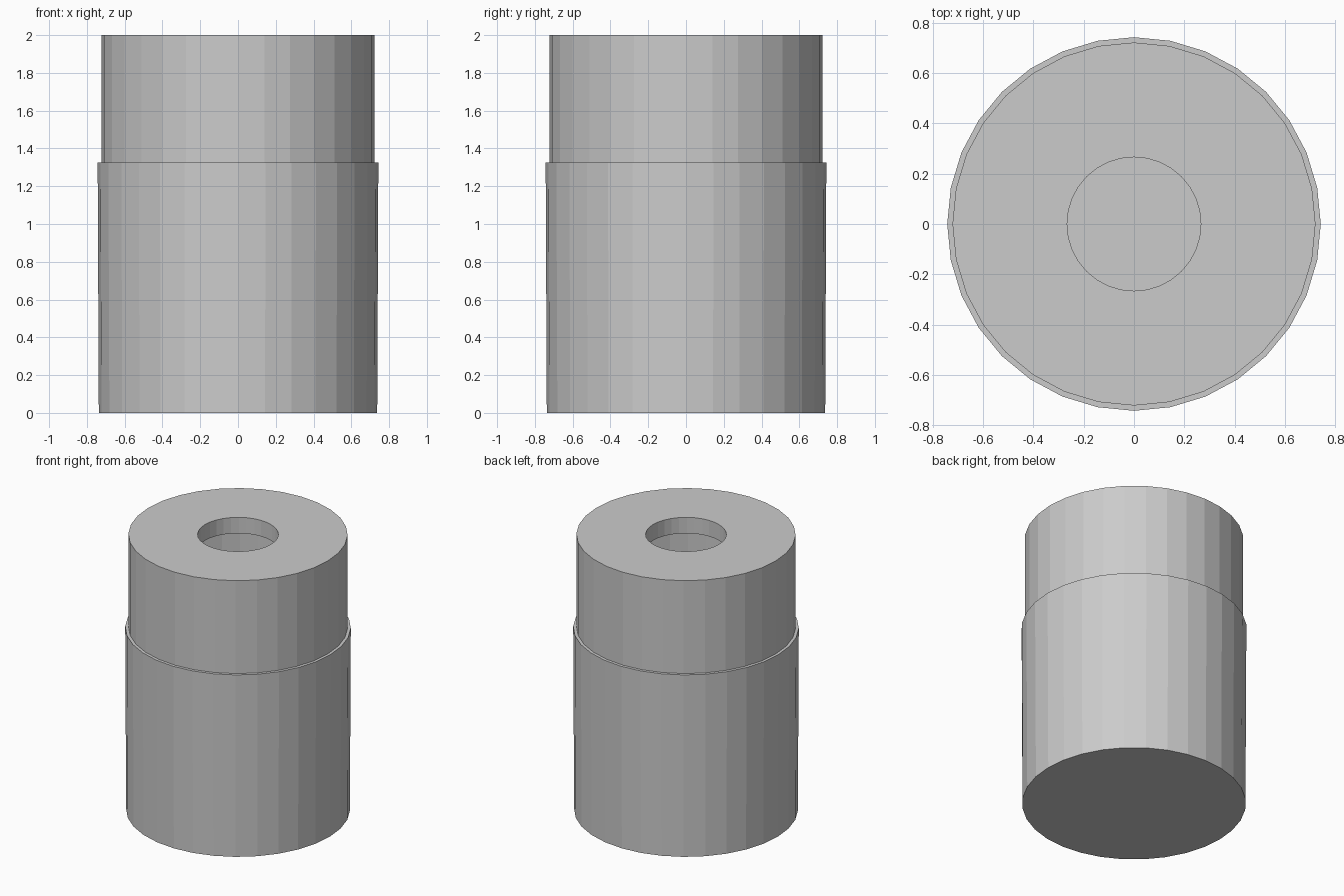
import bpy, bmesh, math

if "Cube" in bpy.data.objects:
    bpy.data.objects.remove(bpy.data.objects["Cube"])

SIDES = 32


def lathe(name, profile):
    """Revolve (radius, z) points about z; radius 0 becomes a pole."""
    bm = bmesh.new()
    rings = []
    for r, z in profile:
        if r == 0:
            rings.append([bm.verts.new((0, 0, z))] * SIDES)
        else:
            rings.append([bm.verts.new((r * math.cos(2 * math.pi * i / SIDES),
                                        r * math.sin(2 * math.pi * i / SIDES), z))
                          for i in range(SIDES)])
    for a, b in zip(rings, rings[1:]):
        for i in range(SIDES):
            j = (i + 1) % SIDES
            corners = list(dict.fromkeys((a[i], a[j], b[j], b[i])))
            bm.faces.new(corners)
    bmesh.ops.recalc_face_normals(bm, faces=bm.faces)
    mesh = bpy.data.meshes.new(name)
    bm.to_mesh(mesh)
    bm.free()
    obj = bpy.data.objects.new(name, mesh)
    bpy.context.collection.objects.link(obj)
    return obj


# Hollow container: slightly flared lower body, stepped neck, thick top with a round opening
lathe("container", [
    (0, 0), (0.737, 0), (0.743, 1.325), (0.722, 1.325), (0.722, 2.0),
    (0.266, 2.0), (0.266, 1.884), (0.61, 1.884), (0.61, 0.116), (0, 0.116),
])
